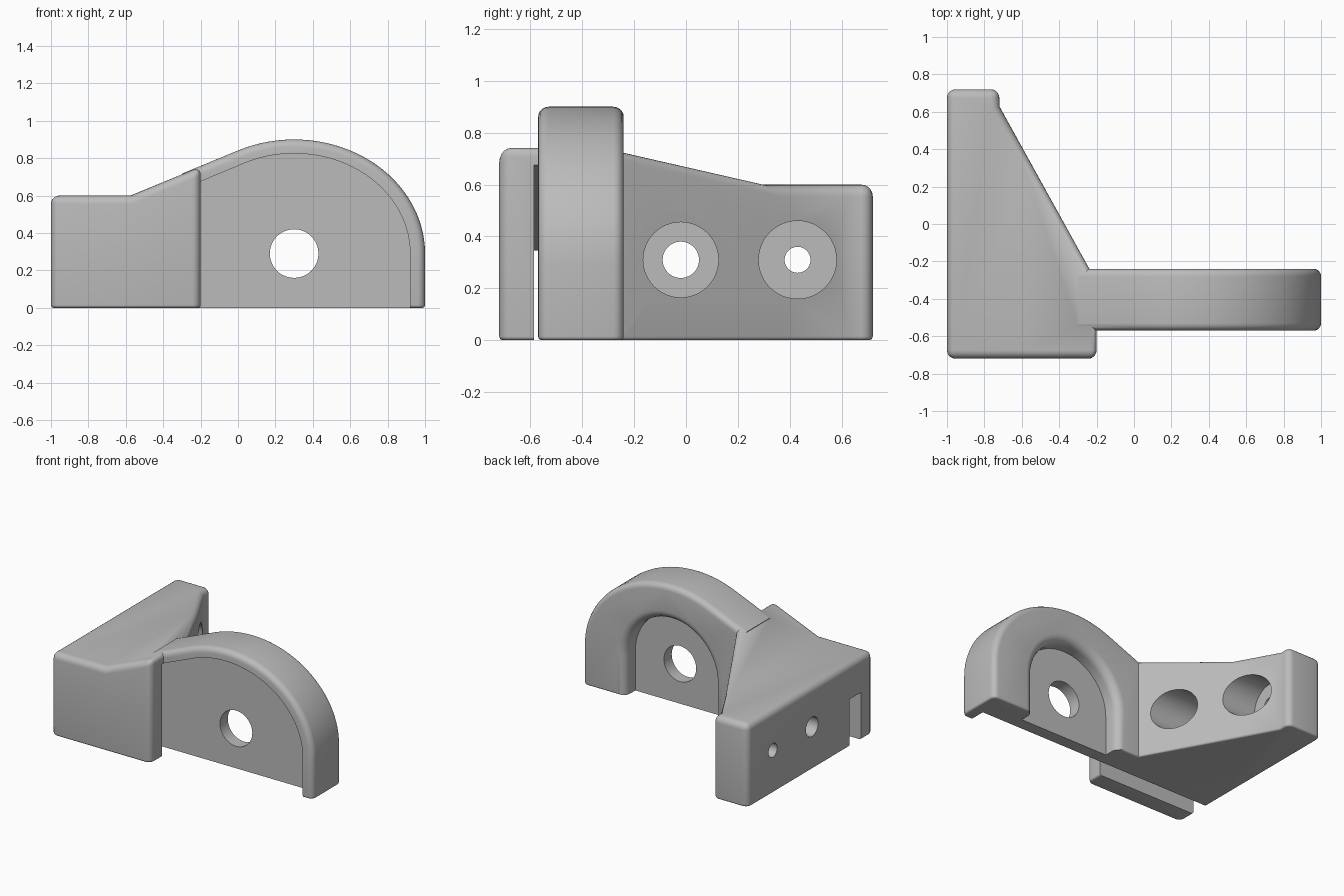
import bpy, bmesh, math
from mathutils import Vector, Matrix

cube = bpy.data.objects.get("Cube")
if cube:
    bpy.data.objects.remove(cube, do_unlink=True)

grey = bpy.data.materials.new("light grey plastic")
grey.use_nodes = True
colour = (0.5, 0.5, 0.5, 1)
grey.diffuse_color = colour
grey.node_tree.nodes["Principled BSDF"].inputs["Base Color"].default_value = colour

CX, CZ = 0.3, 0.29     # centre of the arch and its hole
SLOPE = 0.413


def finish(name, bm, helper=False):
    bmesh.ops.recalc_face_normals(bm, faces=bm.faces)
    mesh = bpy.data.meshes.new(name)
    bm.to_mesh(mesh)
    bm.free()
    mesh.materials.append(grey)
    ob = bpy.data.objects.new(name, mesh)
    bpy.context.collection.objects.link(ob)
    ob.hide_render = helper
    return ob


def loft(rings):
    """Closed solid through rings of equal length."""
    bm = bmesh.new()
    rows = [[bm.verts.new(p) for p in ring] for ring in rings]
    n = len(rows[0])
    for a, b in zip(rows, rows[1:]):
        for i in range(n):
            j = (i + 1) % n
            bm.faces.new((a[i], a[j], b[j], b[i]))
    bm.faces.new(rows[0])
    bm.faces.new(rows[-1])
    bmesh.ops.recalc_face_normals(bm, faces=bm.faces)
    return bm


def at_y(profile, y):
    return [(x, y, z) for x, z in profile]


def arc(a, b, start, steps=32):
    """Elliptical arc from angle start down to the right-hand side."""
    angles = [start * (1 - i / steps) for i in range(steps + 1)]
    return [(CX + a * math.cos(t), CZ + b * math.sin(t)) for t in angles]


def round_edges(bm, width, rule):
    edges = [e for e in bm.edges if e.calc_face_angle(0) > 0.6 and rule(e)]
    bmesh.ops.bevel(bm, geom=edges, offset=width, segments=5, profile=0.5,
                    affect='EDGES', clamp_overlap=True)


def at_bottom(e):
    return all(v.co.z < 0.001 for v in e.verts)


def boolean(target, tool, operation):
    m = target.modifiers.new(operation.lower(), 'BOOLEAN')
    m.operation, m.object, m.solver = operation, tool, 'EXACT'
    bpy.context.view_layer.objects.active = target
    bpy.ops.object.modifier_apply(modifier=m.name)
    bpy.data.objects.remove(tool, do_unlink=True)


def drill(name, radius, centre, length, axis):
    bm = bmesh.new()
    bmesh.ops.create_cone(bm, cap_ends=True, segments=48, radius1=radius,
                          radius2=radius, depth=length)
    turn = Matrix.Rotation(math.pi / 2, 4, axis)
    bmesh.ops.transform(bm, matrix=Matrix.Translation(centre) @ turn, verts=bm.verts)
    return finish(name, bm, True)


# Mounting block: plan outline with a sloped top
knee = -0.574
plan = [(-1, -0.72), (-0.2, -0.72), (-0.2, -0.5), (-0.15, -0.4),
        (-0.72, 0.63), (-0.72, 0.72), (-1, 0.72)]
bm = loft([[(x, y, z) for x, y in plan] for z in (0, 0.6)])
bmesh.ops.bisect_plane(bm, geom=bm.verts[:] + bm.edges[:] + bm.faces[:],
                       plane_co=(knee, 0, 0), plane_no=(1, 0, 0))
for v in bm.verts:
    if v.co.z > 0.3:
        v.co.z = 0.6 + SLOPE * max(0, v.co.x - knee)
bm.normal_update()
round_edges(bm, 0.045, lambda e: not at_bottom(e))
round_edges(bm, 0.015, at_bottom)
bracket = finish("mounting_bracket", bm)

# Arched arm, rounded on both rims
left = -0.3
start = math.acos(-CX / 0.7)
outer = arc(0.7, 0.61, start)
top_left = outer[0][1] + SLOPE * left
profile = [(left, 0), (left, top_left)] + outer + [(1, 0)]
bm = loft([at_y(profile, -0.57), at_y(profile, -0.24)])
free = lambda e: max(v.co.x for v in e.verts) > left + 0.01
round_edges(bm, 0.04, lambda e: free(e) and not at_bottom(e)
            and abs(e.verts[0].co.y - e.verts[1].co.y) < 0.01)
round_edges(bm, 0.015, lambda e: free(e) and at_bottom(e))
boolean(bracket, finish("arched_arm", bm), 'UNION')

# Front recess that continues as a slot through the block
inner = arc(0.62, 0.535, math.acos(-CX / 0.62))
recess = [(-1.1, -0.1), (-1.1, inner[0][1] - SLOPE * 1.1)] + inner + [(0.92, -0.1)]
slot = finish("slot_cutter", loft([at_y(recess, -0.585), at_y(recess, -0.45)]), True)
boolean(bracket, slot, 'DIFFERENCE')


# Rear pocket with a rounded mouth
def pocket(r, y):
    return at_y([(CX - r, -0.1)] + arc(r, r, math.pi) + [(CX + r, -0.1)], y)


fillet = 0.06
rings = [pocket(0.36, -0.36)]
for i in range(7):
    t = i / 6 * math.pi / 2
    rings.append(pocket(0.36 + fillet * (1 - math.cos(t)),
                        -0.24 - fillet * (1 - math.sin(t))))
rings.append(pocket(0.36 + fillet, -0.2))
boolean(bracket, finish("pocket_cutter", loft(rings), True), 'DIFFERENCE')

# Pivot hole and two counterbored screw holes
boolean(bracket, drill("pivot_cutter", 0.13, (CX, -0.4, CZ), 0.3, 'X'), 'DIFFERENCE')
for y, small, large in ((-0.02, 0.07, 0.145), (0.43, 0.05, 0.15)):
    boolean(bracket, drill("screw_cutter", small, (-0.8, y, 0.31), 1, 'Y'), 'DIFFERENCE')
    boolean(bracket, drill("bore_cutter", large, (-0.4, y, 0.31), 0.8, 'Y'), 'DIFFERENCE')

bpy.ops.object.select_all(action='DESELECT')
bracket.select_set(True)
bpy.context.view_layer.objects.active = bracket
bpy.ops.object.shade_smooth_by_angle(angle=math.radians(30))
